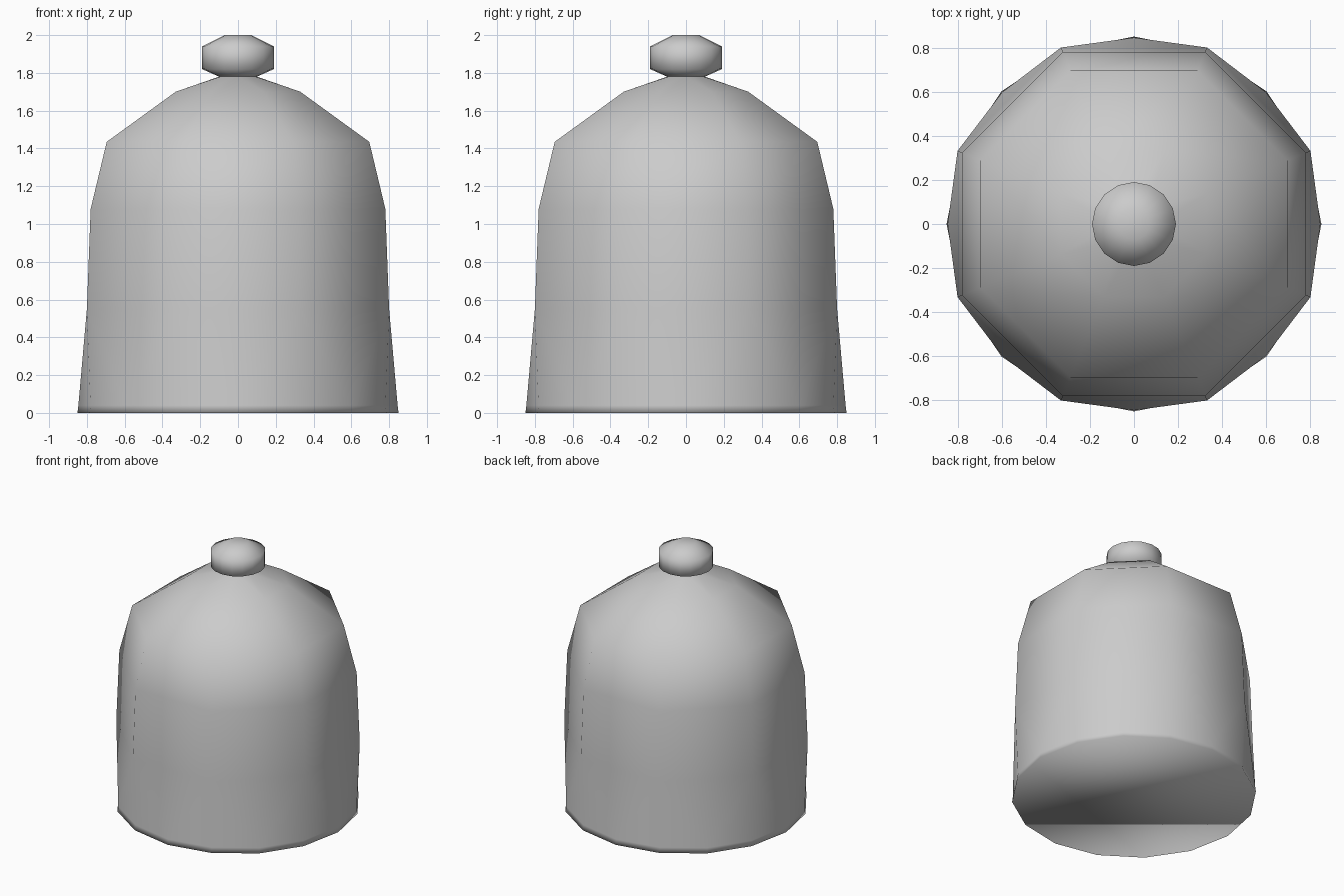
import bpy, bmesh
from math import pi, cos, sin

if "Cube" in bpy.data.objects:
    bpy.data.objects.remove(bpy.data.objects["Cube"])

STEP = pi / 8          # 16 directions; octagon corners sit on the odd ones
OCT = 1 / cos(STEP)    # apothem -> corner radius


def ring(bm, sides, radius, z):
    """16-sided ring, or octagon given by its apothem. Starts at 22.5 degrees."""
    r = radius * OCT if sides == 8 else radius
    return [bm.verts.new((r * cos(STEP + i * 2 * pi / sides),
                          r * sin(STEP + i * 2 * pi / sides), z)) for i in range(sides)]


def bridge(bm, lo, up):
    n, m = len(lo), len(up)
    if n == m:
        for i in range(n):
            j = (i + 1) % n
            bm.faces.new((lo[i], lo[j], up[j], up[i]))
        return
    few, many = (lo, up) if n < m else (up, lo)
    for k in range(8):
        A, B = few[k], few[(k + 1) % 8]
        a, mid, b = many[2 * k], many[2 * k + 1], many[(2 * k + 2) % 16]
        for f in ((a, mid, A), (mid, B, A), (mid, b, B)):
            bm.faces.new(f if few is up else f[::-1])


def loft(name, profile, cap_bottom=False, cap_top=False):
    bm = bmesh.new()
    rings = [ring(bm, *p) for p in profile]
    for lo, up in zip(rings, rings[1:]):
        bridge(bm, lo, up)
    if cap_bottom:
        bm.faces.new(rings[0][::-1])
    if cap_top:
        bm.faces.new(rings[-1])
    for f in bm.faces:
        f.smooth = True
    me = bpy.data.meshes.new(name)
    bm.to_mesh(me)
    bm.free()
    ob = bpy.data.objects.new(name, me)
    bpy.context.collection.objects.link(ob)
    return ob


# Bell body: round rim, octagonal walls and shoulder, round neck
loft("bell_body", [(16, 0.85, 0), (16, 0.845, 0.04), (8, 0.80, 0.55), (8, 0.78, 1.08),
                   (8, 0.695, 1.435), (8, 0.33, 1.70), (16, 0.10, 1.78)], cap_bottom=True)

# Knob on top
loft("knob", [(16, 0.10, 1.78), (16, 0.19, 1.82), (16, 0.19, 1.94), (16, 0.07, 2.0)],
     cap_top=True)
